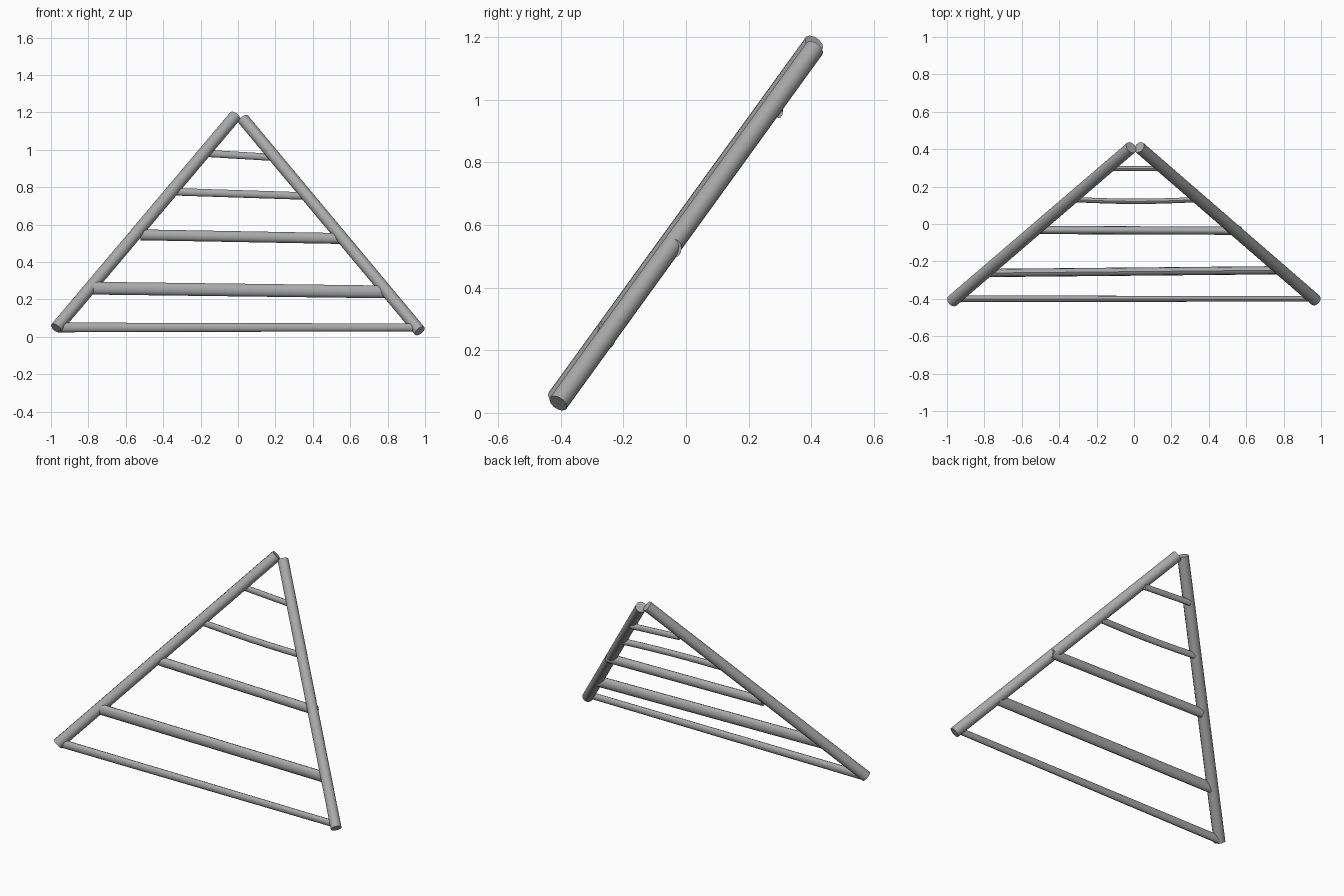
import bpy, bmesh, math
from mathutils import Vector

cube = bpy.data.objects.get("Cube")
if cube:
    bpy.data.objects.remove(cube, do_unlink=True)

grey = bpy.data.materials.new("steel_grey")
grey.use_nodes = True
colour = (0.4, 0.4, 0.4, 1)
grey.diffuse_color = colour
grey.node_tree.nodes["Principled BSDF"].inputs["Base Color"].default_value = colour

SIDES = 12
UP = Vector((0, 0, 1))


def pole(name, start, end, tall, deep, taper=1.0, sag=0.0):
    """Closed oval pole from start to end, optionally tapered and bowed forward."""
    start, end = Vector(start), Vector(end)
    along = (end - start).normalized()
    side = along.cross(UP).normalized()
    over = side.cross(along)
    steps = 6 if sag else 1
    bm = bmesh.new()
    rings = []
    for i in range(steps + 1):
        t = i / steps
        centre = start.lerp(end, t) - Vector((0, sag * math.sin(math.pi * t), 0))
        size = 1 + (taper - 1) * t
        angles = [math.tau * k / SIDES for k in range(SIDES)]
        rings.append([bm.verts.new(centre + size * (side * deep * math.cos(a)
                                                    + over * tall * math.sin(a)))
                      for a in angles])
    for low, high in zip(rings, rings[1:]):
        for k in range(SIDES):
            n = (k + 1) % SIDES
            bm.faces.new((low[k], low[n], high[n], high[k]))
    bm.faces.new(rings[0])
    bm.faces.new(rings[-1])
    bmesh.ops.recalc_face_normals(bm, faces=bm.faces)
    mesh = bpy.data.meshes.new(name)
    bm.to_mesh(mesh)
    bm.free()
    mesh.materials.append(grey)
    obj = bpy.data.objects.new(name, mesh)
    bpy.context.collection.objects.link(obj)
    bpy.ops.object.select_all(action='DESELECT')
    obj.select_set(True)
    bpy.context.view_layer.objects.active = obj
    bpy.ops.object.shade_smooth_by_angle(angle=math.radians(40))


# Leaning side rails
pole("right_rail", (-0.972, -0.412, 0.046), (-0.015, 0.409, 1.18), 0.033, 0.033)
pole("left_rail", (0.972, -0.408, 0.031), (0.028, 0.41, 1.163), 0.032, 0.032)

# Cross bars, lowest first
pole("base_bar", (-0.96, -0.4, 0.05), (0.975, -0.4, 0.05), 0.026, 0.018, taper=0.8)
pole("lower_rung", (-0.79, -0.262, 0.26), (0.79, -0.247, 0.24), 0.034, 0.022)
pole("middle_rung", (-0.52, -0.032, 0.545), (0.575, -0.036, 0.525), 0.029, 0.022)
pole("upper_rung", (-0.33, 0.131, 0.775), (0.35, 0.131, 0.753), 0.02, 0.014, sag=0.01)
pole("top_rung", (-0.16, 0.296, 0.98), (0.175, 0.296, 0.96), 0.019, 0.013)
